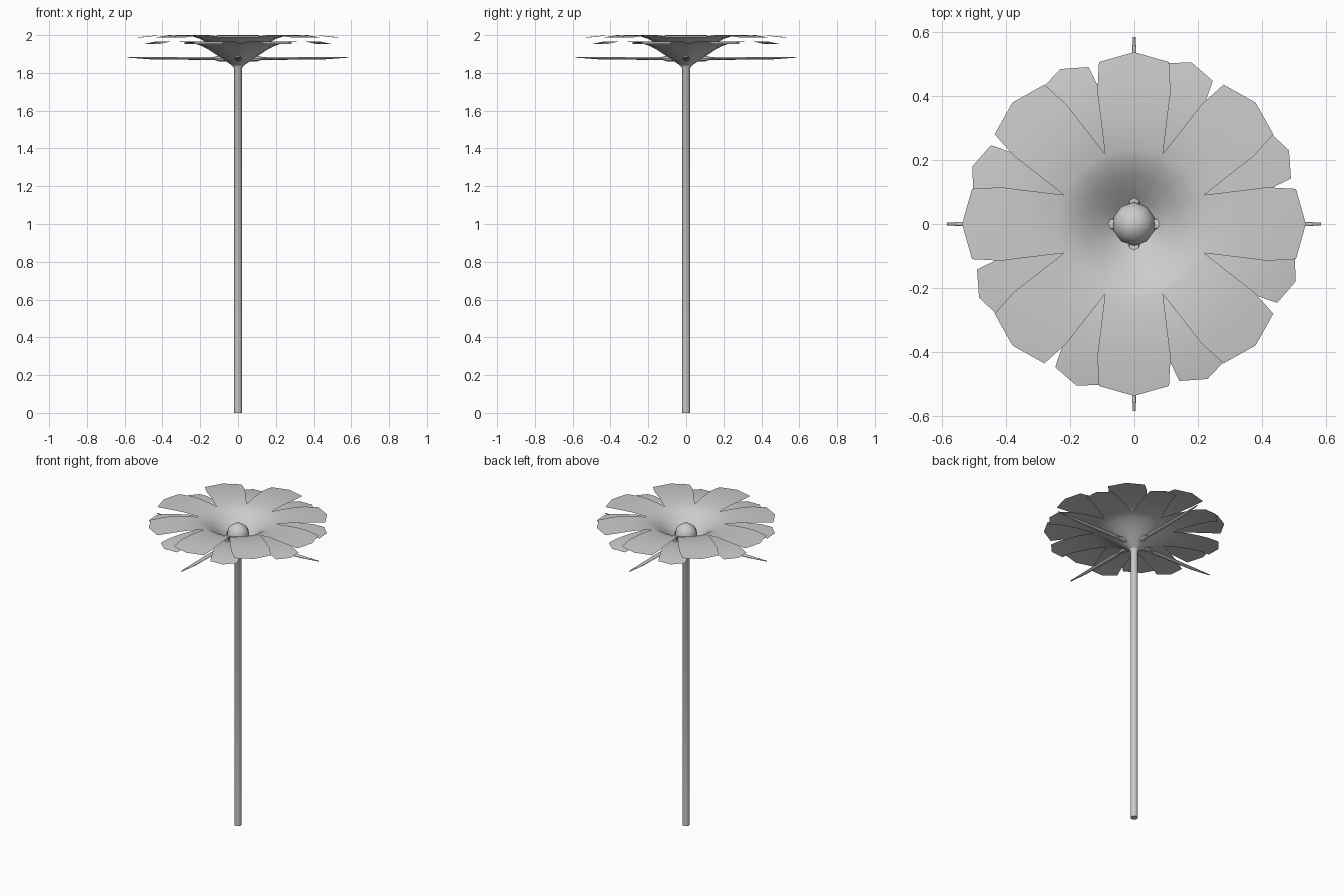
import bpy, bmesh, math
from mathutils import Matrix, Vector

if "Cube" in bpy.data.objects:
    bpy.data.objects.remove(bpy.data.objects["Cube"])

grey = bpy.data.materials.new("light_grey")
grey.diffuse_color = (0.6, 0.6, 0.6, 1)
grey.use_nodes = True
grey.node_tree.nodes["Principled BSDF"].inputs["Base Color"].default_value = grey.diffuse_color


def finish(bm, name, angle=40):
    bmesh.ops.remove_doubles(bm, verts=bm.verts, dist=0.0005)
    me = bpy.data.meshes.new(name)
    bm.to_mesh(me)
    bm.free()
    me.materials.append(grey)
    ob = bpy.data.objects.new(name, me)
    bpy.context.collection.objects.link(ob)
    bpy.ops.object.select_all(action='DESELECT')
    ob.select_set(True)
    bpy.context.view_layer.objects.active = ob
    bpy.ops.object.shade_smooth_by_angle(angle=math.radians(angle))
    return ob


def loft(bm, rows, closed=False):
    """Skin rows of points; optionally closed around with end caps."""
    vs = [[bm.verts.new(p) for p in row] for row in rows]
    n = len(vs[0])
    for a, b in zip(vs, vs[1:]):
        for i in range(n if closed else n - 1):
            j = (i + 1) % n
            bm.faces.new((a[i], b[i], b[j], a[j]))
    if closed:
        bm.faces.new(vs[0])
        bm.faces.new(vs[-1][::-1])


def petal_ring(name, funnel, blade, turn):
    """Eight petals: funnel rows are (radius, z), blade rows (centre, side, half_width, z)."""
    half = math.radians(22.5)
    rows = [(r, r * math.cos(half), r * math.sin(half), z) for r, z in funnel] + blade
    bm = bmesh.new()
    for k in range(8):
        m = Matrix.Rotation(math.radians(45 * k + turn), 3, 'Z')
        loft(bm, [[m @ Vector((c - (c - s) * abs(t), t * w, z)) for t in (-1, 0, 1)]
                  for c, s, w, z in rows])
    return finish(bm, name)


# Two layers of petals
petal_ring("upper_petals",
           [(0.03, 1.85), (0.09, 1.90), (0.15, 1.95), (0.2, 1.98), (0.238, 1.992)],
           [(0.33, 0.32, 0.103, 2.0), (0.44, 0.415, 0.115, 1.998), (0.538, 0.507, 0.11, 1.988)], 0)
petal_ring("lower_petals",
           [(0.03, 1.838), (0.09, 1.88), (0.15, 1.92), (0.2, 1.945), (0.238, 1.957)],
           [(0.33, 0.32, 0.088, 1.967), (0.45, 0.438, 0.083, 1.965), (0.537, 0.505, 0.082, 1.952)], 25.4)

# Flower centre
bm = bmesh.new()
bmesh.ops.create_uvsphere(bm, u_segments=10, v_segments=8, radius=0.068,
                          matrix=Matrix.Translation((0, 0, 1.905)))
finish(bm, "flower_centre")

# Stem, flaring slightly under the flower
bm = bmesh.new()
loft(bm, [[(r * math.cos(a * math.pi / 6), r * math.sin(a * math.pi / 6), z) for a in range(12)]
          for r, z in ((0.022, 0), (0.022, 1.825), (0.034, 1.845))], closed=True)
bmesh.ops.recalc_face_normals(bm, faces=bm.faces)
finish(bm, "stem")

# Four slender sepals: stations are (radius, half_width, half_height, z)
stations = [(0.02, 0.012, 0.012, 1.868), (0.06, 0.02, 0.018, 1.878), (0.1, 0.018, 0.015, 1.876),
            (0.125, 0.01, 0.008, 1.877), (0.19, 0.017, 0.008, 1.877), (0.45, 0.012, 0.007, 1.878),
            (0.585, 0.004, 0.002, 1.883)]
bm = bmesh.new()
for k in range(4):
    m = Matrix.Rotation(k * math.pi / 2, 3, 'Z')
    loft(bm, [[m @ Vector((r, w * math.cos(a * math.pi / 4), z + h * math.sin(a * math.pi / 4)))
               for a in range(8)] for r, w, h, z in stations], closed=True)
bmesh.ops.recalc_face_normals(bm, faces=bm.faces)
finish(bm, "sepals")
